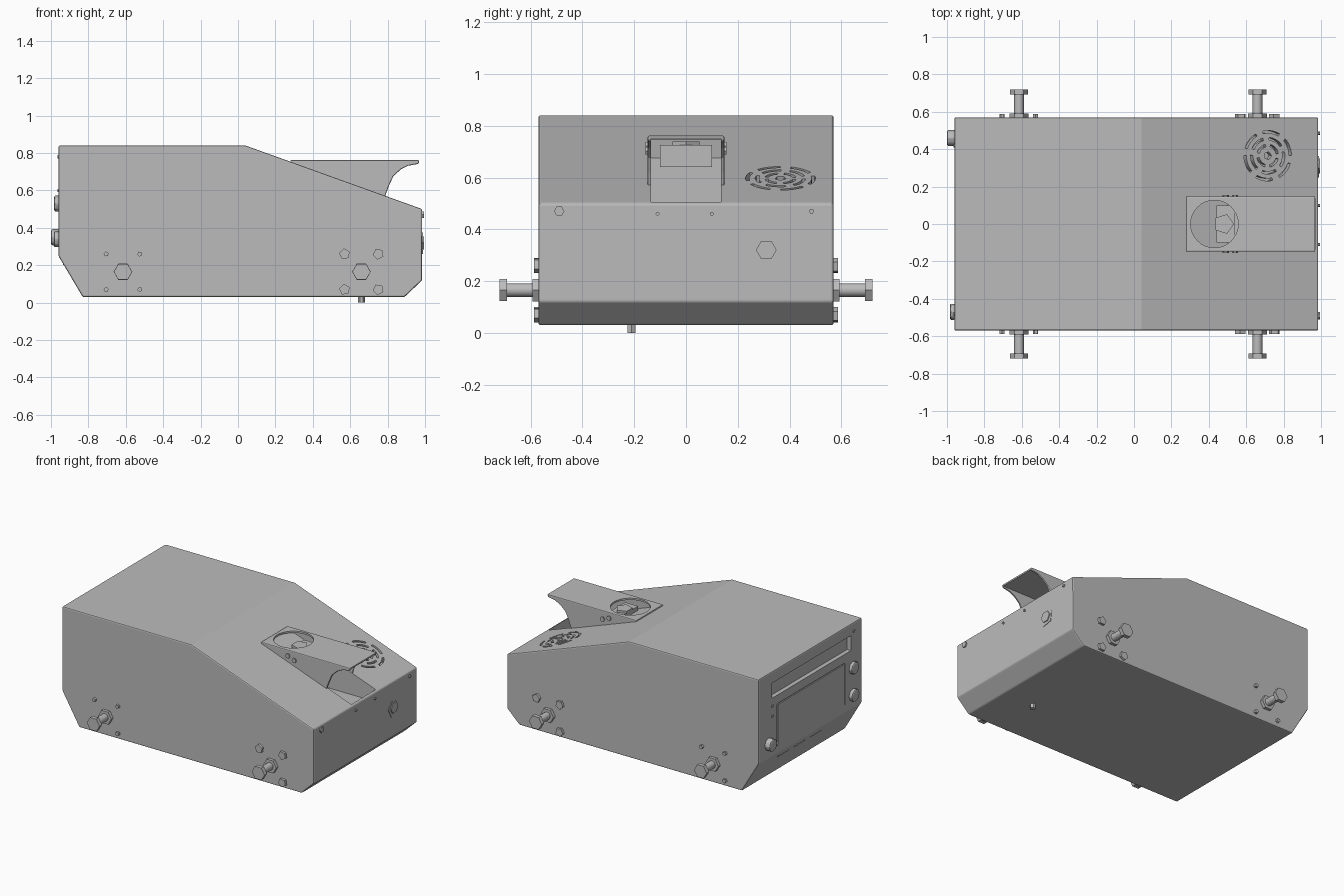
import bpy, bmesh, math
from mathutils import Vector, Matrix

if "Cube" in bpy.data.objects:
    bpy.data.objects.remove(bpy.data.objects["Cube"])

grey = bpy.data.materials.new("body grey")
grey.use_nodes = True
colour = (0.5, 0.5, 0.5, 1)
grey.diffuse_color = colour
grey.node_tree.nodes["Principled BSDF"].inputs["Base Color"].default_value = colour

X, Y, Z = Vector((1, 0, 0)), Vector((0, 1, 0)), Vector((0, 0, 1))
SLOPE = Vector((0.339, 0, 0.941)).normalized()


def hood_z(x):
    return 0.84 - 0.36 * (x - 0.04)


def prisms(name, outlines, origin, d, depth):
    """Extrude flat outlines along direction d from origin."""
    d = Vector(d).normalized()
    side = Y if abs(d.x) > 0.9 else X
    v = d.cross(side).normalized()
    u = v.cross(d)
    bm = bmesh.new()
    for pts in outlines:
        low = [bm.verts.new(Vector(origin) + u * a + v * b) for a, b in pts]
        high = [bm.verts.new(p.co + d * depth) for p in low]
        bm.faces.new(low)
        bm.faces.new(high)
        for i in range(len(low)):
            j = (i + 1) % len(low)
            bm.faces.new((low[i], low[j], high[j], high[i]))
    bmesh.ops.recalc_face_normals(bm, faces=bm.faces)
    mesh = bpy.data.meshes.new(name)
    bm.to_mesh(mesh)
    bm.free()
    mesh.materials.append(grey)
    ob = bpy.data.objects.new(name, mesh)
    bpy.context.collection.objects.link(ob)
    return ob


def ngon(n, r, turn=0):
    return [(r * math.cos(math.tau * i / n + turn), r * math.sin(math.tau * i / n + turn)) for i in range(n)]


def stud(name, origin, d, r, length, n=6, turn=0):
    return prisms(name, [ngon(n, r, turn)], origin, d, length)


def box(name, lo, hi):
    (a, b, c), (e, f, g) = lo, hi
    return prisms(name, [[(a, b), (e, b), (e, f), (a, f)]], (0, 0, c), Z, g - c)


def apply_all(ob):
    bpy.context.view_layer.objects.active = ob
    for m in list(ob.modifiers):
        bpy.ops.object.modifier_apply(modifier=m.name)


def bevel(ob, width):
    m = ob.modifiers.new("Bevel", 'BEVEL')
    m.width, m.segments = width, 2
    apply_all(ob)


def cut(ob, cutter):
    m = ob.modifiers.new("Cut", 'BOOLEAN')
    m.object, m.operation, m.solver = cutter, 'DIFFERENCE', 'EXACT'
    apply_all(ob)
    bpy.data.objects.remove(cutter)


# Wedge-nosed body
profile = [(-0.96, 0.25), (-0.96, 0.84), (0.04, 0.84), (0.985, 0.5),
           (0.985, 0.12), (0.89, 0.03), (-0.83, 0.03)]
body = prisms("body", [profile], (0, 0.57, 0), -Y, 1.14)
bevel(body, 0.008)

# Opening in the hood under the scoop
cut(body, box("hood_opening", (0.5, -0.135, 0.42), (0.97, 0.135, 0.9)))

# Round vent made of broken rings
def arc(r, width, start, sweep, steps=6):
    a = [start + sweep * i / steps for i in range(steps + 1)]
    return ([(r * math.cos(t), r * math.sin(t)) for t in a] +
            [((r - width) * math.cos(t), (r - width) * math.sin(t)) for t in reversed(a)])

slots = [ngon(5, 0.022)]
for r, count, turn in ((0.062, 4, 0.2), (0.098, 5, 0.6), (0.135, 6, 0)):
    step = math.tau / count
    slots += [arc(r, 0.014, turn + k * step, step * 0.7) for k in range(count)]
cut(body, prisms("vent_slots", slots, Vector((0.715, 0.365, hood_z(0.715))) - SLOPE * 0.04, SLOPE, 0.08))

# Rear recessed slot, access hatch groove and vent slits
cut(body, box("rear_slot", (-1.1, -0.45, 0.655), (-0.93, 0.42, 0.76)))
hatch_z = (0.3, 0.59)
for y in (-0.38, 0.36):
    cut(body, box("hatch_groove", (-1.1, y - 0.004, hatch_z[0]), (-0.952, y + 0.004, hatch_z[1])))
cut(body, box("hatch_groove_top", (-1.1, -0.38, 0.586), (-0.952, 0.36, 0.594)))
rear_down = Vector((-0.86, 0, -0.51))
for y in (-0.1, 0.08, 0.26):
    box("rear_slit_plate", (-0.935, y - 0.06, 0.2), (-0.925, y + 0.06, 0.206))

# Scoop: hollow shell open to the nose, with a round hole on top
scoop_profile = [(0.28, 0.762), (0.97, 0.762), (0.965, 0.742), (0.91, 0.732), (0.87, 0.712),
                 (0.83, 0.675), (0.805, 0.62), (0.785, 0.565), (0.28, 0.745)]
scoop = prisms("scoop", [scoop_profile], (0, 0.148, 0), -Y, 0.296)
bevel(scoop, 0.006)
cut(scoop, box("scoop_hollow", (0.3, -0.136, 0.4), (1.2, 0.136, 0.75)))
cut(scoop, stud("scoop_hole", (0.43, 0, 0.6), Z, 0.127, 0.4, 32))

# Sensor and bracket inside the scoop
box("sensor_bracket", (0.44, -0.1, 0.64), (0.54, 0.1, 0.725))
stud("sensor_lens", (0.48, 0, 0.72), Z, 0.055, 0.02, 5)
for side in (-1, 1):
    for x, z in ((0.49, 0.722), (0.54, 0.703)):
        stud("scoop_screw", (x, side * 0.14, z), Y * side, 0.017, 0.016)

# Axles and their mounting screws on both sides
for side in (-1, 1):
    out = Y * side
    for x in (-0.615, 0.66):
        base = Vector((x, side * 0.565, 0.165))
        stud("axle_flange", base, out, 0.05, 0.027)
        axle = stud("axle", base, out, 0.026, 0.14, 16)
        bpy.ops.object.select_all(action='DESELECT')
        axle.select_set(True)
        bpy.context.view_layer.objects.active = axle
        bpy.ops.object.shade_smooth_by_angle()
        stud("axle_nut", base + out * 0.127, out, 0.049, 0.028)
        size = 0.03 if x > 0 else 0.014
        for dx in (-0.09, 0.09):
            for dz in (-0.095, 0.095):
                stud("mount_screw", base + Vector((dx, 0, dz)), out, size, 0.022, 5, dx * 9)

# Nose port and screws
stud("nose_port_plate", (0.98, 0.31, 0.315), X, 0.062, 0.008, 5, 0.5)
stud("nose_port", (0.98, 0.31, 0.32), X, 0.04, 0.014)
for y, z, r in ((-0.49, 0.47, 0.02), (0.485, 0.47, 0.01), (0.1, 0.46, 0.008), (-0.11, 0.46, 0.008)):
    stud("nose_screw", (0.98, y, z), X, r, 0.014)

# Rear knobs and connector
for y, z, length in ((-0.47, 0.53, 0.028), (-0.47, 0.34, 0.03), (0.46, 0.35, 0.045)):
    knob = stud("rear_knob", (-0.955, y, z), -X, 0.045, length, 8)
    bevel(knob, 0.01)
for y, z in ((0.42, 0.6), (0.42, 0.53), (-0.48, 0.78)):
    stud("rear_screw", (-0.955, y, z), -X, 0.01, 0.01)

# Bolt under the floor
stud("floor_bolt", (0.66, -0.21, 0.035), -Z, 0.018, 0.035)
